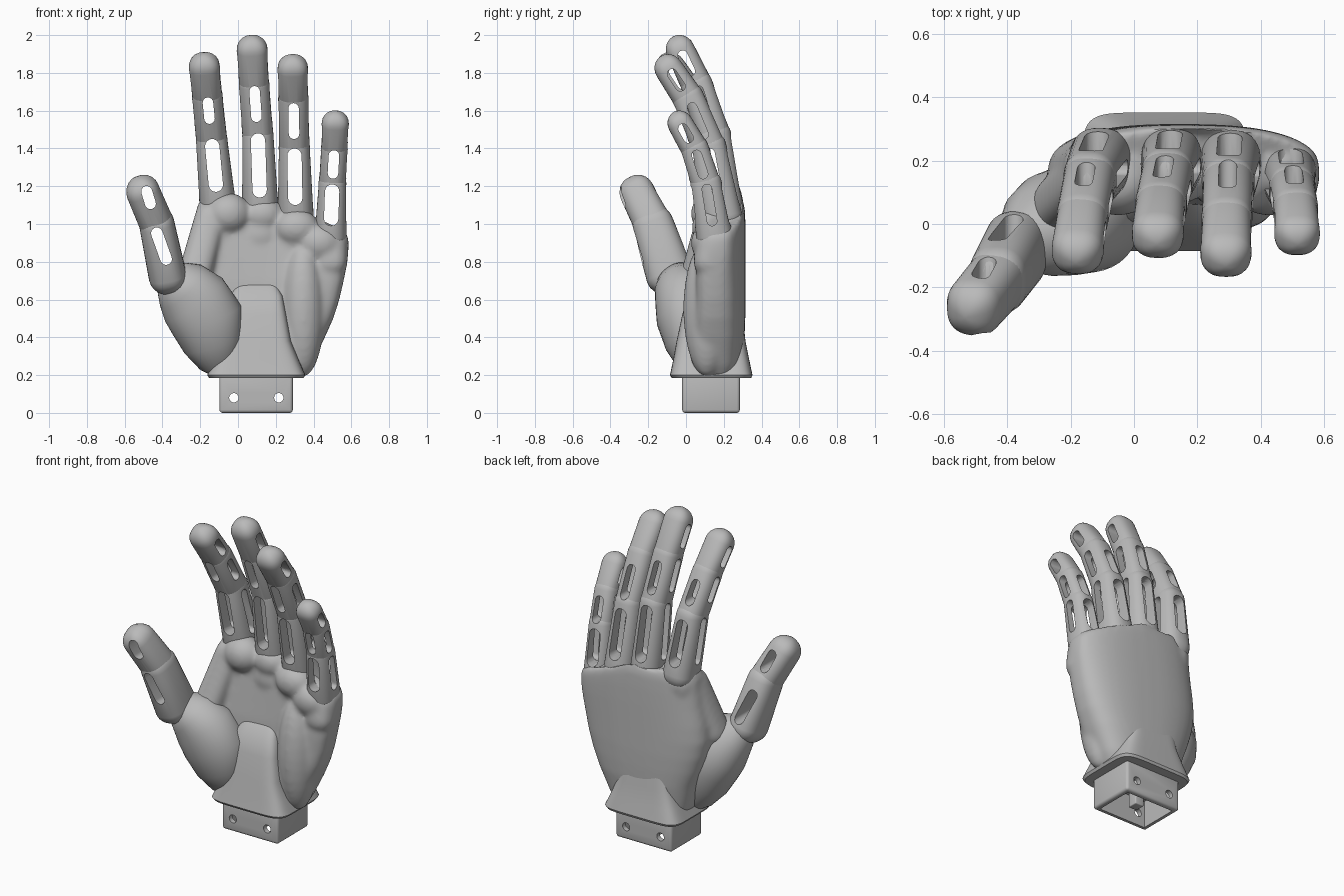
import bpy, bmesh, math
from mathutils import Vector

cube = bpy.data.objects.get("Cube")
if cube:
    bpy.data.objects.remove(cube)

grey = bpy.data.materials.new("plain_grey")
grey.use_nodes = True
grey.diffuse_color = (0.49, 0.49, 0.49, 1)
grey.node_tree.nodes["Principled BSDF"].inputs["Base Color"].default_value = (0.49, 0.49, 0.49, 1)


def make(name, bm):
    bmesh.ops.recalc_face_normals(bm, faces=bm.faces)
    mesh = bpy.data.meshes.new(name)
    bm.to_mesh(mesh)
    bm.free()
    mesh.materials.append(grey)
    obj = bpy.data.objects.new(name, mesh)
    bpy.context.collection.objects.link(obj)
    return obj


def bake(obj):
    """Turn the modifier result into the object's own mesh."""
    deps = bpy.context.evaluated_depsgraph_get()
    mesh = bpy.data.meshes.new_from_object(obj.evaluated_get(deps))
    obj.modifiers.clear()
    obj.data = mesh


def cut(targets, cutters):
    for obj in targets:
        for c in cutters:
            mod = obj.modifiers.new("cut", 'BOOLEAN')
            mod.operation, mod.object, mod.solver = 'DIFFERENCE', c, 'EXACT'
        bake(obj)
    for c in cutters:
        bpy.data.objects.remove(c)


def loft(name, sections, power=2.5, flat=False, n=36):
    """Skin over superellipse sections: (centre, half width, half depth)."""
    bm = bmesh.new()
    rings = []
    pts = [Vector(s[0]) for s in sections]
    for i, (c, ru, rv) in enumerate(sections):
        d = (pts[min(i + 1, len(pts) - 1)] - pts[max(i - 1, 0)]).normalized()
        if flat:
            d = Vector((0, 0, 1))
        u = (Vector((1, 0, 0)) - d * d.x).normalized()
        v = d.cross(u)
        ring = []
        for k in range(n):
            a = math.tau * k / n
            ca, sa = math.cos(a), math.sin(a)
            pu = math.copysign(abs(ca) ** (2 / power), ca) * ru
            pv = math.copysign(abs(sa) ** (2 / power), sa) * rv
            ring.append(bm.verts.new(pts[i] + u * pu + v * pv))
        rings.append(ring)
    for a, b in zip(rings, rings[1:]):
        for k in range(n):
            bm.faces.new((a[k], a[(k + 1) % n], b[(k + 1) % n], b[k]))
    bm.faces.new(rings[0])
    bm.faces.new(rings[-1])
    return make(name, bm)


def segment(name, a, b, ra, rb, da=1.0, db=1.0):
    """Finger bone with domed ends; da and db scale the depth at each end."""
    a, b = Vector(a), Vector(b)
    d = (b - a).normalized()
    angles = [math.radians(t) for t in (4, 15, 30, 45, 60, 75, 90)]
    secs = [(a - d * ra * math.cos(t), ra * math.sin(t), ra * da * math.sin(t)) for t in angles]
    secs += [(b + d * rb * math.cos(t), rb * math.sin(t), rb * db * math.sin(t)) for t in reversed(angles)]
    return loft(name, secs)


def slot_cutter(p, q, width, axis, lo, hi):
    """Stadium-shaped cutter running along the x or y axis."""
    p, q = Vector(p), Vector(q)
    p[axis] = q[axis] = 0
    d = (q - p).normalized()
    side = Vector((d.z, 0, -d.x)) if axis == 1 else Vector((0, d.z, -d.y))
    r = width / 2
    outline = []
    for c, sign in ((q, 1), (p, -1)):
        for k in range(9):
            t = math.pi * k / 8
            outline.append(c + sign * r * (side * math.cos(t) + d * (math.sin(t) - 1)))
    bm = bmesh.new()
    rings = []
    for e in (lo, hi):
        ring = []
        for o in outline:
            co = o.copy()
            co[axis] = e
            ring.append(bm.verts.new(co))
        rings.append(ring)
        bm.faces.new(ring)
    n = len(outline)
    for k in range(n):
        bm.faces.new((rings[0][k], rings[0][(k + 1) % n], rings[1][(k + 1) % n], rings[1][k]))
    obj = make("slot_cutter", bm)
    obj.hide_render = True
    return obj


def ellipsoid(name, centre, radii):
    bm = bmesh.new()
    bmesh.ops.create_uvsphere(bm, u_segments=24, v_segments=16, radius=1)
    for v in bm.verts:
        v.co = Vector(centre) + Vector([c * r for c, r in zip(v.co, radii)])
    return make(name, bm)


def box(name, lo, hi, bevel=0.0):
    bm = bmesh.new()
    bmesh.ops.create_cube(bm, size=1)
    for v in bm.verts:
        v.co = Vector([(a + b) / 2 + c * (b - a) for a, b, c in zip(lo, hi, v.co)])
    if bevel:
        bmesh.ops.bevel(bm, geom=bm.edges[:], offset=bevel, segments=3, profile=0.5, affect='EDGES')
    return make(name, bm)


parts = []

# Fingers: base, two joints and tip centre, radius, then the front slot heights
fingers = {
    "index": ((-0.107, 0.195, 1.10), (-0.14, 0.135, 1.45), (-0.163, 0.02, 1.68), (-0.178, -0.08, 1.83), 0.082,
              (1.17, 1.45, 1.53, 1.67)),
    "middle": ((0.118, 0.195, 1.08), (0.105, 0.145, 1.47), (0.085, 0.055, 1.74), (0.075, -0.03, 1.92), 0.082,
               (1.14, 1.48, 1.54, 1.73)),
    "ring": ((0.305, 0.19, 1.04), (0.298, 0.12, 1.41), (0.293, 0.01, 1.67), (0.29, -0.09, 1.82), 0.081,
             (1.10, 1.40, 1.45, 1.64)),
    "little": ((0.49, 0.15, 0.94), (0.50, 0.105, 1.22), (0.51, 0.045, 1.40), (0.515, -0.03, 1.53), 0.072,
               (0.99, 1.21, 1.24, 1.39)),
}


def at_height(a, b, z):
    return a.lerp(b, (z - a.z) / (b.z - a.z))


knuckles = []
for name, (*joints, r, zs) in fingers.items():
    p = [Vector(j) for j in joints]
    bones = [segment(name + "_lower_bone", p[0], p[1], r * 1.18, r * 1.02, 1.13, 1.13),
             segment(name + "_middle_bone", p[1], p[2], r, r * 0.99, 1.1, 1.05),
             segment(name + "_fingertip", p[2], p[3], r * 0.96, r, 1.05, 0.93)]
    cutters = []
    for i in range(3):
        a, b = p[i], p[i + 1]
        if i < 2:
            lo, hi = at_height(a, b, zs[2 * i]), at_height(a, b, zs[2 * i + 1])
            cutters.append(slot_cutter(lo, hi, (0.076, 0.056)[i], 1, -0.5, 0.6))
        else:
            lo, hi = a.lerp(b, 0.25), a.lerp(b, 0.98)
        cutters.append(slot_cutter(lo, hi, 0.052, 0, a.x - 0.2, a.x + 0.2))
    cut(bones, cutters)
    parts += bones
    low, top = p[0] - Vector((0, 0.02, 0.14)), p[0] - Vector((0, 0.005, 0.05))
    knuckles.append(segment(name + "_knuckle", low, top, r * 1.25, r * 1.25))

# Thumb
t0, t1, t2 = (-0.374, -0.085, 0.73), (-0.43, -0.175, 1.0), (-0.503, -0.26, 1.17)
thumb = [segment("thumb_lower_bone", t0, t1, 0.1, 0.093, 1.27, 1.17), segment("thumb_tip", t1, t2, 0.09, 0.088, 1.12, 1.06)]
cut(thumb, [slot_cutter((-0.37, 0, 0.785), (-0.44, 0, 0.98), 0.062, 1, -0.6, 0.3),
            slot_cutter((-0.455, 0, 1.08), (-0.492, 0, 1.2), 0.058, 1, -0.6, 0.3)])
parts += thumb

# Thumb mound
parts.append(loft("thumb_mound", [
    ((-0.075, 0.07, 0.21), 0.05, 0.05), ((-0.10, 0.05, 0.27), 0.11, 0.10), ((-0.13, 0.03, 0.36), 0.16, 0.14),
    ((-0.163, 0.02, 0.49), 0.197, 0.175), ((-0.235, 0.0, 0.60), 0.19, 0.165), ((-0.30, -0.03, 0.67), 0.155, 0.14),
    ((-0.35, -0.06, 0.71), 0.105, 0.105), ((-0.375, -0.08, 0.735), 0.04, 0.04)], 2.1))

# Palm body: height, left, right, front, back
rows = [(0.19, -0.12, 0.345, 0.05, 0.26), (0.25, -0.15, 0.385, 0.015, 0.29), (0.40, -0.19, 0.46, 0.0, 0.31),
        (0.50, -0.23, 0.505, 0.0, 0.314), (0.60, -0.26, 0.537, 0.005, 0.316), (0.70, -0.275, 0.56, 0.01, 0.316),
        (0.80, -0.265, 0.575, 0.02, 0.316), (0.90, -0.245, 0.583, 0.03, 0.316), (1.00, -0.23, 0.586, 0.04, 0.315),
        (1.08, -0.22, 0.585, 0.055, 0.312), (1.13, -0.20, 0.565, 0.09, 0.30)]
palm = loft("palm", [(((l + r) / 2, (f + b) / 2, z), (r - l) / 2, (b - f) / 2) for z, l, r, f, b in rows],
            3.2, True, 64)
for v in palm.data.vertices:
    x, y, z = v.co
    u = min(1, abs(x - 0.14) / 0.4)
    if y < 0.13:  # hollow of the hand
        v.co.y += 0.055 * (1 - u * u) * max(0, min(1, (z - 0.3) / 0.3))
    else:  # arched back
        v.co.y -= 0.022 * u * u
    if x > 0.2 and z > 0.75:  # knuckle line drops toward the little finger
        v.co.z -= 0.42 * (x - 0.2) * (z - 0.75) / 0.35

# Pads, knuckles and thumb web blended into the palm
soft = [palm, *knuckles,
        ellipsoid("index_pad", (-0.05, 0.13, 1.055), (0.12, 0.105, 0.11)),
        ellipsoid("middle_pad", (0.13, 0.145, 1.05), (0.11, 0.085, 0.09)),
        ellipsoid("ring_pad", (0.31, 0.12, 0.98), (0.12, 0.09, 0.10)),
        ellipsoid("little_pad", (0.43, 0.115, 0.90), (0.12, 0.09, 0.10)),
        ellipsoid("heel_pad", (0.345, 0.11, 0.55), (0.115, 0.125, 0.36)),
        segment("thumb_web", (-0.23, 0.06, 0.72), (-0.145, 0.14, 1.03), 0.09, 0.085)]
bpy.ops.object.select_all(action='DESELECT')
for obj in soft:
    obj.select_set(True)
bpy.context.view_layer.objects.active = palm
bpy.ops.object.join()
remesh = palm.modifiers.new("blend", 'REMESH')
remesh.mode, remesh.voxel_size = 'VOXEL', 0.012
smooth = palm.modifiers.new("soften", 'SMOOTH')
smooth.factor, smooth.iterations = 0.5, 16
bake(palm)
palm.data.materials.clear()
palm.data.materials.append(grey)
parts.append(palm)

# Wrist flare with the long panel running into the palm
flare = [(0.185, 0.25, -0.075, 0.345), (0.20, 0.26, -0.085, 0.352), (0.28, 0.225, -0.068, 0.335),
         (0.38, 0.185, -0.05, 0.315), (0.52, 0.16, -0.02, 0.30), (0.62, 0.14, 0.01, 0.28), (0.68, 0.11, 0.065, 0.25)]
parts.append(loft("wrist_flare", [((0.097, (f + b) / 2, z), w, (b - f) / 2) for z, w, f, b in flare], 6, True, 64))

# Wrist socket with pin holes and a hollow underside
socket = box("wrist_socket", (-0.098, -0.02, 0), (0.29, 0.285, 0.2), 0.016)
pins = [slot_cutter((x, 0, 0.055), (x, 0, 0.1051), 0.05, 1, -0.3, 0.6) for x in (-0.022, 0.216)]
hollow = box("hollow_cutter", (-0.068, 0.01, -0.1), (0.26, 0.255, 0.17))
hollow.hide_render = True
cut([socket], [hollow] + pins)
parts.append(socket)
parts.append(box("socket_post", (0.066, 0.10, 0.02), (0.126, 0.165, 0.19), 0.006))

# Smooth shading with sharp edges kept
bpy.ops.object.select_all(action='DESELECT')
for obj in parts:
    obj.select_set(True)
bpy.context.view_layer.objects.active = parts[0]
bpy.ops.object.shade_smooth_by_angle(angle=math.radians(35))
